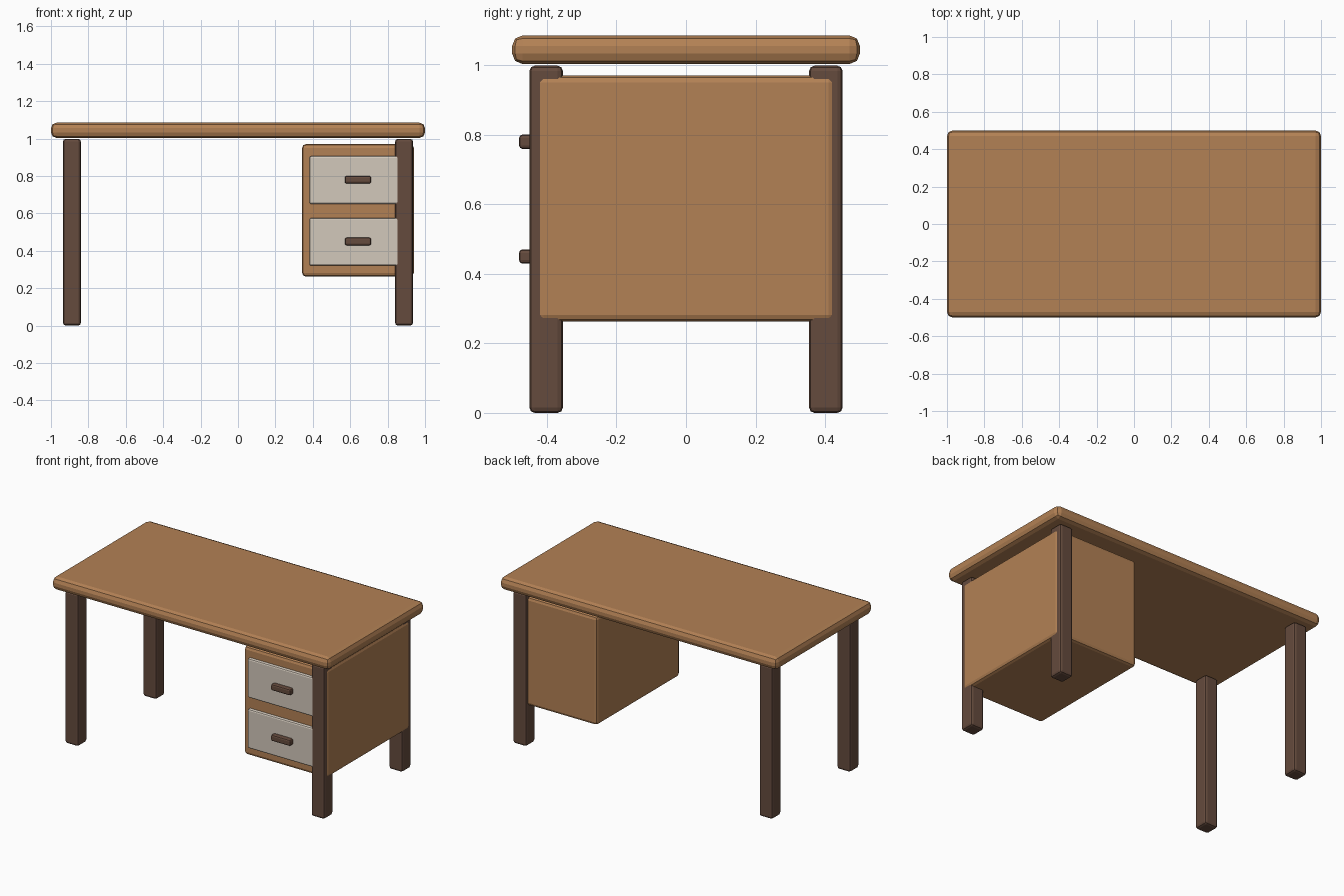
import bpy

if "Cube" in bpy.data.objects:
    bpy.data.objects.remove(bpy.data.objects["Cube"])


def material(name, rgb):
    m = bpy.data.materials.new(name)
    m.diffuse_color = (*rgb, 1)
    m.use_nodes = True
    m.node_tree.nodes["Principled BSDF"].inputs["Base Color"].default_value = m.diffuse_color
    return m


wood = material("light_wood", (0.45, 0.22, 0.09))
dark = material("dark_wood", (0.13, 0.07, 0.047))
pale = material("pale_paint", (0.65, 0.58, 0.50))


def box(name, xs, ys, zs, mat, bevel):
    """Bevelled box spanning the given (min, max) ranges."""
    spans = (xs, ys, zs)
    bpy.ops.mesh.primitive_cube_add(size=1, location=[(a + b) / 2 for a, b in spans])
    ob = bpy.context.object
    ob.name = name
    ob.scale = [b - a for a, b in spans]
    bpy.ops.object.transform_apply(location=False, rotation=False, scale=True)
    mod = ob.modifiers.new("rounded_edges", 'BEVEL')
    mod.width = bevel
    mod.segments = 2
    ob.data.materials.append(mat)
    return ob


# Table top
box("table_top", (-1, 1), (-0.5, 0.5), (1.003, 1.085), wood, 0.03)

# Four legs
for side, x in (("left", -0.888), ("right", 0.888)):
    for end, y in (("front", -0.402), ("back", 0.402)):
        box(f"{end}_{side}_leg", (x - 0.048, x + 0.048), (y - 0.048, y + 0.048),
            (0, 0.998), dark, 0.015)

# Drawer cabinet hanging between the right legs
box("drawer_cabinet", (0.343, 0.94), (-0.43, 0.43), (0.262, 0.97), wood, 0.02)

# Drawer fronts with bar handles
for name, z in (("upper", 0.778), ("lower", 0.448)):
    box(f"{name}_drawer_front", (0.382, 0.902), (-0.4495, -0.41),
        (z - 0.128, z + 0.128), pale, 0.01)
    box(f"{name}_drawer_handle", (0.571, 0.712), (-0.48, -0.44),
        (z - 0.019, z + 0.022), dark, 0.01)
